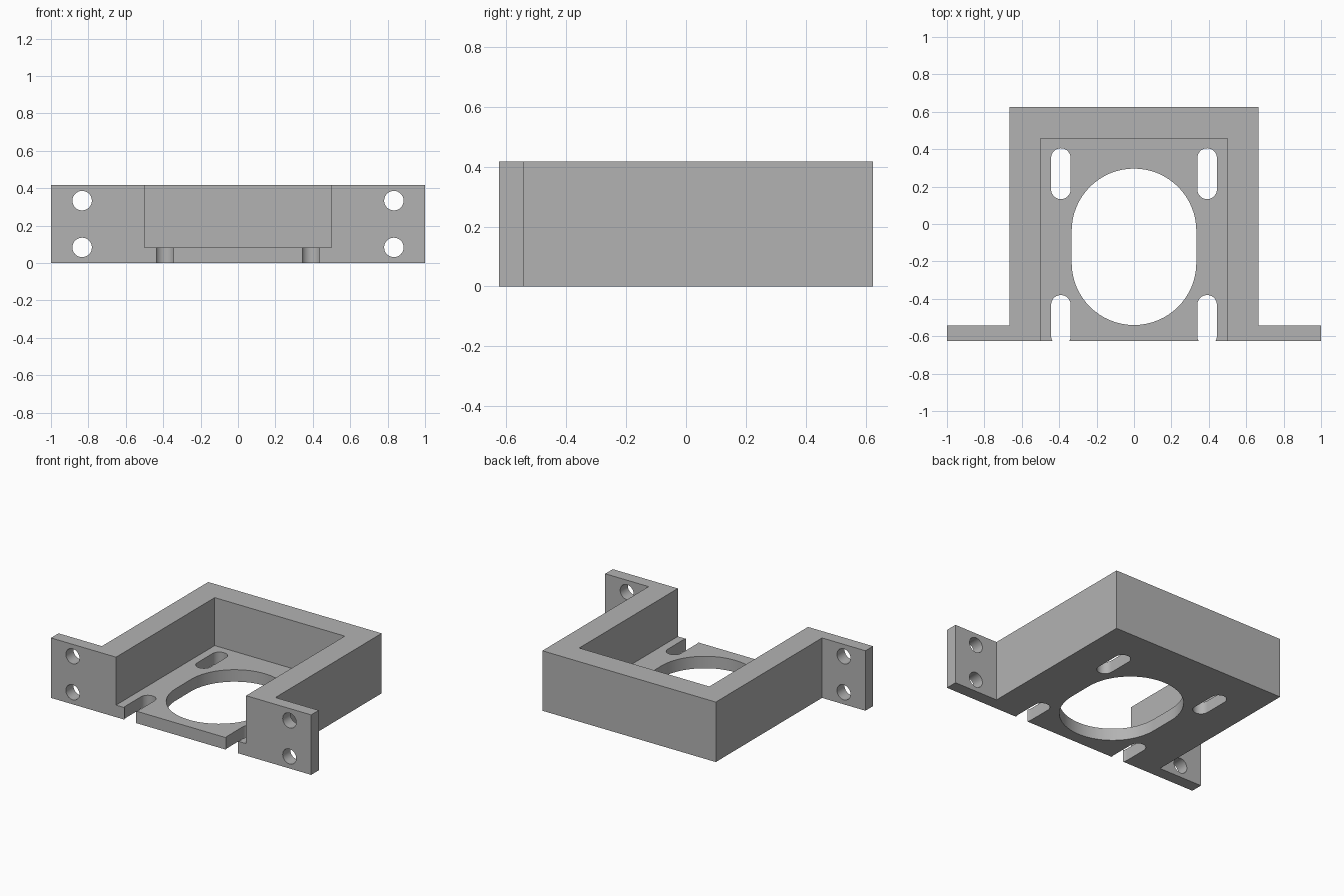
import bpy, bmesh
from math import sin, cos, pi

cube = bpy.data.objects.get("Cube")
if cube:
    bpy.data.objects.remove(cube, do_unlink=True)

U = 1 / 24                      # design module
WIDTH, DEPTH, HEIGHT = 24 * U, 15 * U, 10 * U
PLATE = 2 * U                   # floor and flange thickness
BODY_X, POCKET_X = 16 * U, 12 * U
HOLE_R = 1.25 * U

grey = bpy.data.materials.new("plain grey")
grey.diffuse_color = (0.45, 0.45, 0.45, 1)
grey.use_nodes = True
grey.node_tree.nodes["Principled BSDF"].inputs["Base Color"].default_value = (0.45, 0.45, 0.45, 1)


def prism(name, outline, low, high, along="z"):
    """Extrude a closed outline along z, or along y for outlines in x and z."""
    place = (lambda a, b, h: (a, b, h)) if along == "z" else (lambda a, b, h: (a, h, b))
    bm = bmesh.new()
    face = bm.faces.new([bm.verts.new(place(a, b, low)) for a, b in outline])
    top = bmesh.ops.extrude_face_region(bm, geom=[face])["geom"]
    shift = place(0, 0, high - low)
    bmesh.ops.translate(bm, verts=[v for v in top if isinstance(v, bmesh.types.BMVert)], vec=shift)
    bmesh.ops.recalc_face_normals(bm, faces=bm.faces)
    mesh = bpy.data.meshes.new(name)
    bm.to_mesh(mesh)
    bm.free()
    mesh.materials.append(grey)
    obj = bpy.data.objects.new(name, mesh)
    bpy.context.collection.objects.link(obj)
    return obj


def slot(x, y0, y1, r, n=24):
    """Round-ended slot outline between two arc centres."""
    ends = [(y1, 0), (y0, pi)]
    return [(x + r * cos(a + pi * i / n), y + r * sin(a + pi * i / n))
            for y, a in ends for i in range(n + 1)]


def circle(x, z, r, n=32):
    return [(x + r * cos(2 * pi * i / n), z + r * sin(2 * pi * i / n)) for i in range(n)]


# Solid body with a mounting flange on each side of the open front
half = [(WIDTH, -DEPTH), (WIDTH, PLATE - DEPTH), (BODY_X, PLATE - DEPTH), (BODY_X, DEPTH)]
bracket = prism("motor_bracket", half + [(-x, y) for x, y in reversed(half)], 0, HEIGHT)

# Pocket open to the front and top
back = DEPTH - 4 * U
pocket = [(-POCKET_X, -1), (POCKET_X, -1), (POCKET_X, back), (-POCKET_X, back)]
cutters = [prism("pocket_cutter", pocket, PLATE, 1)]

# Large opening in the floor
cutters.append(prism("opening_cutter", slot(0, -0.207, -0.037, 8 * U, 32), -0.1, 0.2))

# Floor slots and flange holes
for side in (-1, 1):
    for y in (-0.6, 0.185):
        cutters.append(prism("slot_cutter", slot(side * 0.391, y, y + 0.168, HOLE_R), -0.1, 0.2))
    for z in (2 * U, 8 * U):
        cutters.append(prism("hole_cutter", circle(side * 20 * U, z, HOLE_R), -0.8, -0.4, "y"))

for cutter in cutters:
    cutter.hide_render = True
    mod = bracket.modifiers.new(cutter.name, "BOOLEAN")
    mod.operation, mod.solver, mod.object = "DIFFERENCE", "EXACT", cutter

# Bake the cuts and remove the cutters
graph = bpy.context.evaluated_depsgraph_get()
result = bpy.data.meshes.new_from_object(bracket.evaluated_get(graph))
bracket.modifiers.clear()
bracket.data = result
for cutter in cutters:
    bpy.data.objects.remove(cutter, do_unlink=True)
result.materials.clear()
result.materials.append(grey)

bpy.ops.object.select_all(action="DESELECT")
bracket.select_set(True)
bpy.context.view_layer.objects.active = bracket
bpy.ops.object.shade_smooth_by_angle(angle=pi / 6)
